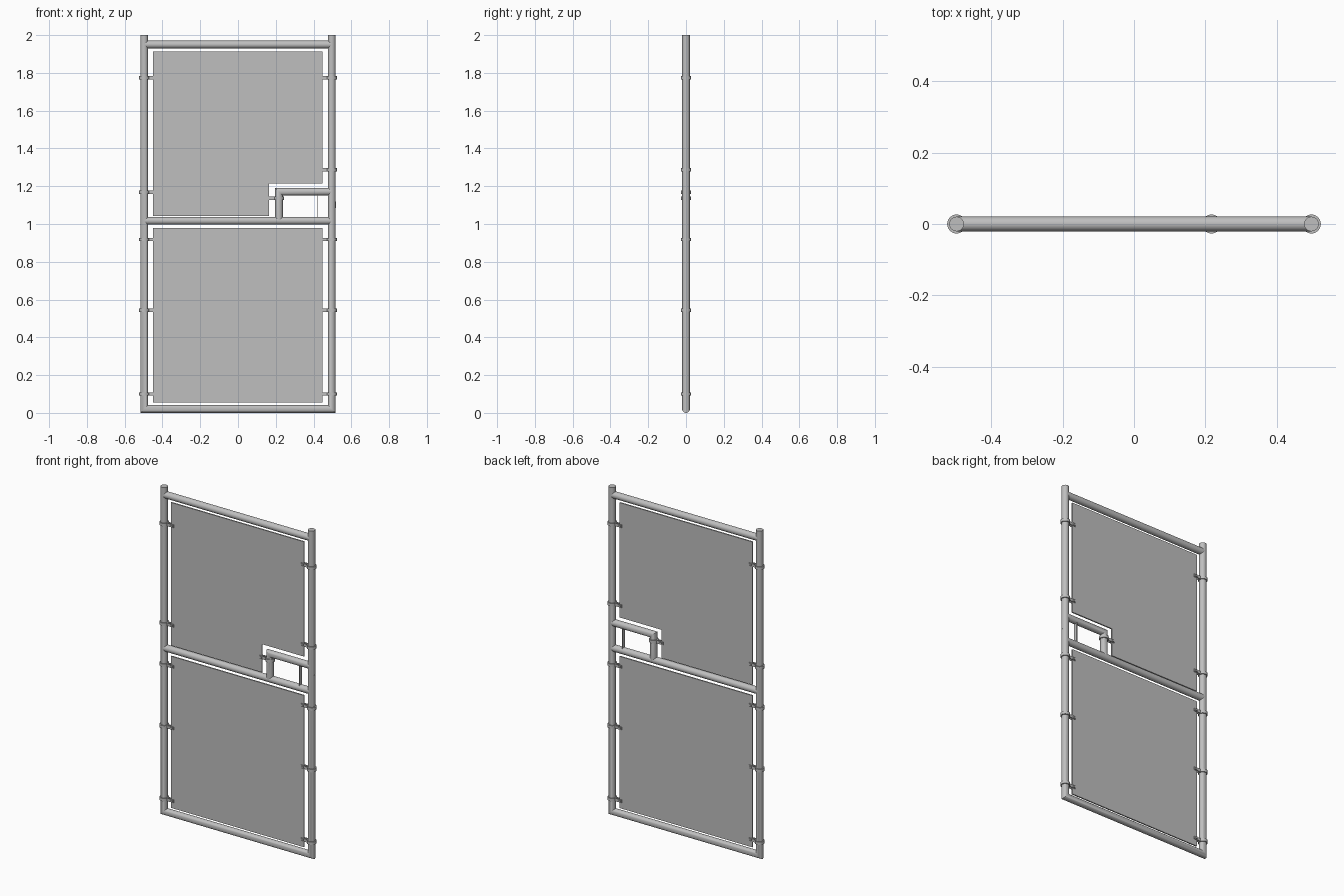
import bpy, bmesh, math
from mathutils import Vector

if "Cube" in bpy.data.objects:
    bpy.data.objects.remove(bpy.data.objects["Cube"])

def material(name, v):
    m = bpy.data.materials.new(name)
    m.diffuse_color = (v, v, v, 1)
    m.use_nodes = True
    m.node_tree.nodes["Principled BSDF"].inputs["Base Color"].default_value = m.diffuse_color
    return m

STEEL = material("galvanised steel", 0.52)

PX = 0.4965        # post centre
R = 0.0205         # tube radius
TOP, MID, LOW = 1.95, 1.017, R
NOTCH_X, NOTCH_Z = 0.163, 1.215

def finish(name, bm, smooth=True):
    bmesh.ops.recalc_face_normals(bm, faces=bm.faces)
    me = bpy.data.meshes.new(name)
    bm.to_mesh(me)
    bm.free()
    ob = bpy.data.objects.new(name, me)
    bpy.context.collection.objects.link(ob)
    me.materials.append(STEEL)
    if smooth:
        bpy.ops.object.select_all(action='DESELECT')
        ob.select_set(True)
        bpy.context.view_layer.objects.active = ob
        bpy.ops.object.shade_smooth_by_angle(angle=math.radians(35))
    return ob

def tube(name, path, r=R, n=28):
    """Round tube along a path in the x-z plane, with mitred corners."""
    pts = [Vector((x, 0, z)) for x, z in path]
    bm = bmesh.new()
    rings = []
    for i, p in enumerate(pts):
        a = (p - pts[i - 1]).normalized() if i else (pts[1] - p).normalized()
        b = (pts[i + 1] - p).normalized() if i < len(pts) - 1 else a
        t = (a + b).normalized()
        side = Vector((t.z, 0, -t.x)) / t.dot(a)
        rings.append([bm.verts.new(p + side * r * math.cos(k * math.tau / n)
                                   + Vector((0, r * math.sin(k * math.tau / n), 0)))
                      for k in range(n)])
    for u, v in zip(rings, rings[1:]):
        for k in range(n):
            j = (k + 1) % n
            bm.faces.new((u[k], u[j], v[j], v[k]))
    bm.faces.new(rings[0])
    bm.faces.new(rings[-1])
    return finish(name, bm)

def add_box(bm, x0, x1, y0, y1, z0, z1):
    vs = bmesh.ops.create_cube(bm, size=1)["verts"]
    for v in vs:
        v.co = Vector(((x0 + x1) / 2 + v.co.x * (x1 - x0),
                       (y0 + y1) / 2 + v.co.y * (y1 - y0),
                       (z0 + z1) / 2 + v.co.z * (z1 - z0)))

# Frame: mitred U of posts and bottom rail, then the cross rails
tube("outer_frame", [(-PX, 2.0), (-PX, LOW), (PX, LOW), (PX, 2.0)])
tube("top_rail", [(-PX, TOP), (PX, TOP)])
tube("middle_rail", [(-PX, MID), (PX, MID)])
tube("latch_frame", [(0.217, MID), (0.217, 1.171), (PX, 1.171)])

# Infill sheets
def sheet(name, outline, d=0.004):
    bm = bmesh.new()
    face = bm.faces.new([bm.verts.new((x, -d, z)) for x, z in outline])
    new = bmesh.ops.extrude_face_region(bm, geom=[face])["geom"]
    bmesh.ops.translate(bm, vec=(0, 2 * d, 0),
                        verts=[g for g in new if isinstance(g, bmesh.types.BMVert)])
    finish(name, bm, smooth=False)

X0, X1 = -0.45, 0.447
sheet("lower_panel", [(X0, 0.054), (X1, 0.054), (X1, 0.978), (X0, 0.978)])
sheet("upper_panel", [(X0, 1.043), (NOTCH_X, 1.043), (NOTCH_X, NOTCH_Z),
                      (X1, NOTCH_Z), (X1, 1.914), (X0, 1.914)])

# Clamps: band round the tube, two lugs either side of the sheet, and a bolt
def clamp(name, x, z, s):
    bm = bmesh.new()
    n, h, ro = 28, 0.009, 0.0265
    prof = [(R - 0.001, -h), (ro, -h), (ro, h), (R - 0.001, h)]
    rings = []
    for k in range(n):
        c, q = math.cos(k * math.tau / n), math.sin(k * math.tau / n)
        rings.append([bm.verts.new((x + r * c, r * q, z + dz)) for r, dz in prof])
    for k in range(n):
        u, v = rings[k], rings[(k + 1) % n]
        for i in range(4):
            j = (i + 1) % 4
            bm.faces.new((u[i], u[j], v[j], v[i]))
    xa, xb = sorted((x + s * 0.022, x + s * 0.068))
    for y in (-0.0095, 0.005):
        add_box(bm, xa, xb, y, y + 0.0045, z - h, z + h)
    xc = x + s * 0.055
    add_box(bm, xc - 0.006, xc + 0.006, -0.015, 0.015, z - 0.006, z + 0.006)
    finish(name, bm)

for label, s, heights in (("left", 1, (0.1, 0.543, 0.918, 1.168, 1.775)),
                          ("right", -1, (0.1, 0.543, 0.918, 1.288, 1.775))):
    for i, z in enumerate(heights):
        clamp(f"{label}_clamp_{i + 1}", -s * PX, z, s)
clamp("latch_clamp", 0.217, 1.136, -1)

# Latch strip inside the opening and the keeper on the outside of the post
bm = bmesh.new()
add_box(bm, 0.42, 0.424, -0.0125, 0.0125, MID + 0.015, 1.155)
finish("latch_strip", bm, smooth=False)
bm = bmesh.new()
add_box(bm, PX + 0.015, PX + 0.0212, -0.006, 0.006, 1.085, 1.12)
finish("latch_keeper", bm, smooth=False)
